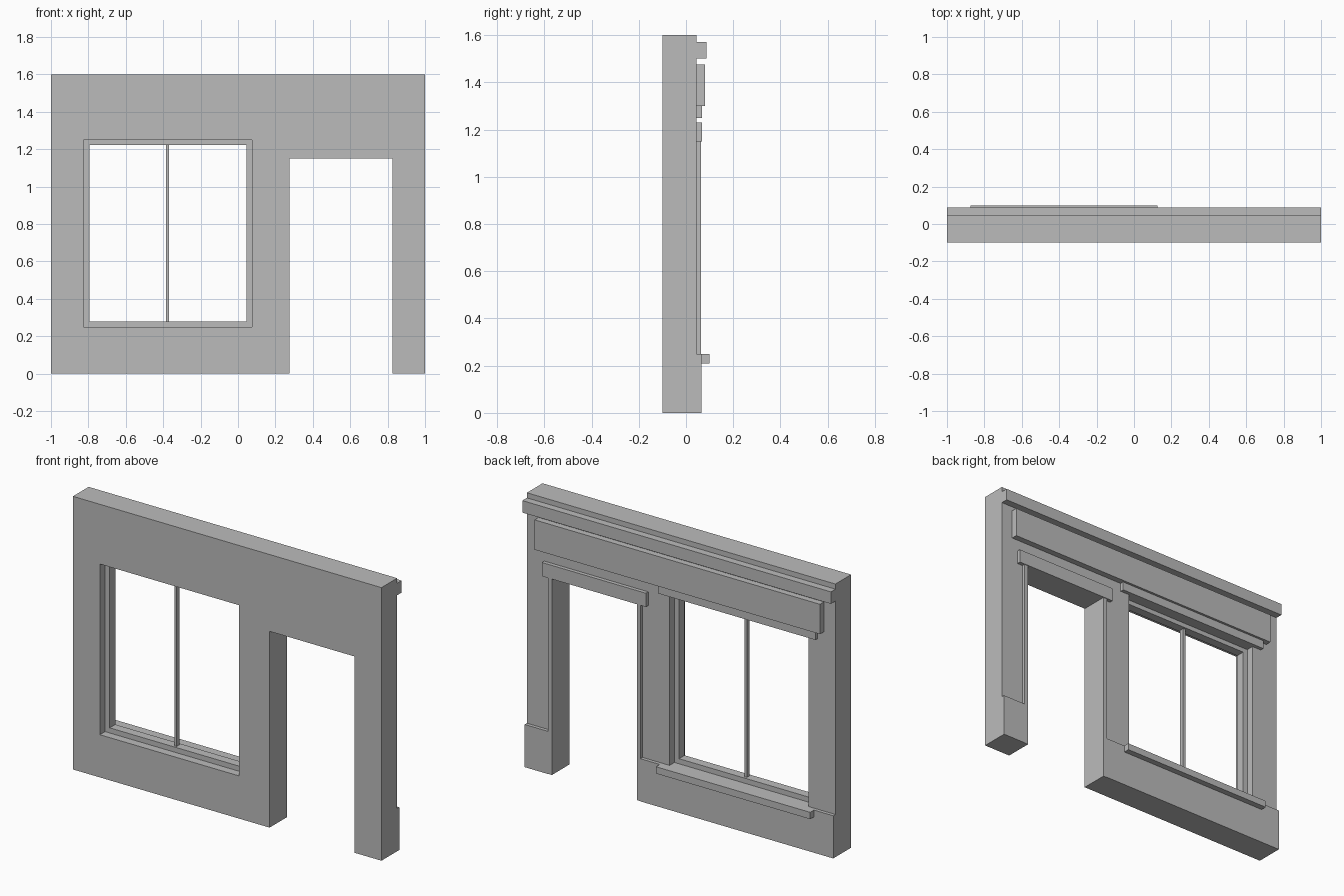
import bpy
import bmesh
from mathutils import Matrix

if "Cube" in bpy.data.objects:
    bpy.data.objects.remove(bpy.data.objects["Cube"])

grey = bpy.data.materials.new("plaster_grey")
grey.diffuse_color = (0.5, 0.5, 0.5, 1)
grey.use_nodes = True
grey.node_tree.nodes["Principled BSDF"].inputs["Base Color"].default_value = grey.diffuse_color

BACK = 0.045                       # decorated face of the wall
WIN = (-0.825, 0.075, 0.25, 1.25)  # window opening: x0, x1, z0, z1
DOOR = (0.275, 0.825, 1.15)        # door opening: x0, x1, top


def add_object(name, mesh):
    obj = bpy.data.objects.new(name, mesh)
    mesh.materials.append(grey)
    bpy.context.collection.objects.link(obj)
    return obj


def box(name, x0, x1, y0, y1, z0, z1):
    bm = bmesh.new()
    bmesh.ops.create_cube(bm, size=1)
    for v in bm.verts:
        v.co = ((x0 + x1) / 2 + v.co.x * (x1 - x0),
                (y0 + y1) / 2 + v.co.y * (y1 - y0),
                (z0 + z1) / 2 + v.co.z * (z1 - z0))
    mesh = bpy.data.meshes.new(name)
    bm.to_mesh(mesh)
    bm.free()
    return add_object(name, mesh)


def rect(x0, x1, z0, z1):
    return [(x0, z0), (x1, z0), (x1, z1), (x0, z1)]


def slab(name, loops, y0, y1):
    """Extrude x-z outlines (inner loops become holes) from y0 to y1."""
    curve = bpy.data.curves.new(name, 'CURVE')
    curve.dimensions = '2D'
    curve.fill_mode = 'BOTH'
    curve.extrude = (y1 - y0) / 2
    for loop in loops:
        spline = curve.splines.new('POLY')
        spline.points.add(len(loop) - 1)
        for p, (x, z) in zip(spline.points, loop):
            p.co = (x, z, 0, 1)
        spline.use_cyclic_u = True
    temp = bpy.data.objects.new(name + "_outline", curve)
    bpy.context.collection.objects.link(temp)
    bpy.context.view_layer.update()
    mesh = bpy.data.meshes.new_from_object(temp)
    bpy.data.objects.remove(temp)
    bpy.data.curves.remove(curve)
    mesh.materials.clear()
    mesh.transform(Matrix(((1, 0, 0, 0), (0, 0, -1, (y0 + y1) / 2),
                           (0, 1, 0, 0), (0, 0, 0, 1))))
    bm = bmesh.new()
    bm.from_mesh(mesh)
    bmesh.ops.remove_doubles(bm, verts=bm.verts, dist=1e-5)
    bmesh.ops.recalc_face_normals(bm, faces=bm.faces)
    for f in bm.faces:
        f.smooth = False
    bm.to_mesh(mesh)
    bm.free()
    return add_object(name, mesh)


# wall with door notch and window hole
d0, d1, dt = DOOR
outline = [(-1, 0), (d0, 0), (d0, dt), (d1, dt), (d1, 0), (1, 0), (1, 1.6), (-1, 1.6)]
slab("wall", [outline, rect(*WIN)], -0.1, BACK)

# window frame and central bar
x0, x1, z0, z1 = WIN
slab("window_frame", [rect(*WIN), rect(x0 + 0.03, x1 - 0.03, z0 + 0.03, z1 - 0.027)],
     -0.052, 0.0)
box("window_bar", -0.385, -0.37, -0.04, -0.014, z0 + 0.03, z1 - 0.027)

# window sill and lintel
box("window_sill", x0 - 0.05, x1 + 0.05, BACK, 0.1, 0.21, z0)
box("window_lintel", x0 - 0.06, x1 + 0.06, BACK, 0.067, z1, 1.3)

# door casing and lintel
box("door_casing_inner", d0 - 0.025, d0, BACK, 0.063, 0, dt)
box("door_casing_outer", d1, d1 + 0.025, BACK, 0.063, 0, dt)
box("door_lintel", d0 - 0.062, d1 + 0.062, BACK, 0.067, dt, 1.23)

# plinth either side of the door
box("plinth_long", -1, d0 - 0.025, BACK, 0.065, 0, 0.25)
box("plinth_short", d1 + 0.025, 1, BACK, 0.065, 0, 0.25)

# fascia board and cornice
box("fascia_board", -0.925, 0.925, BACK, 0.081, 1.3, 1.475)
box("cornice", -1, 1, BACK, 0.087, 1.5, 1.57)
